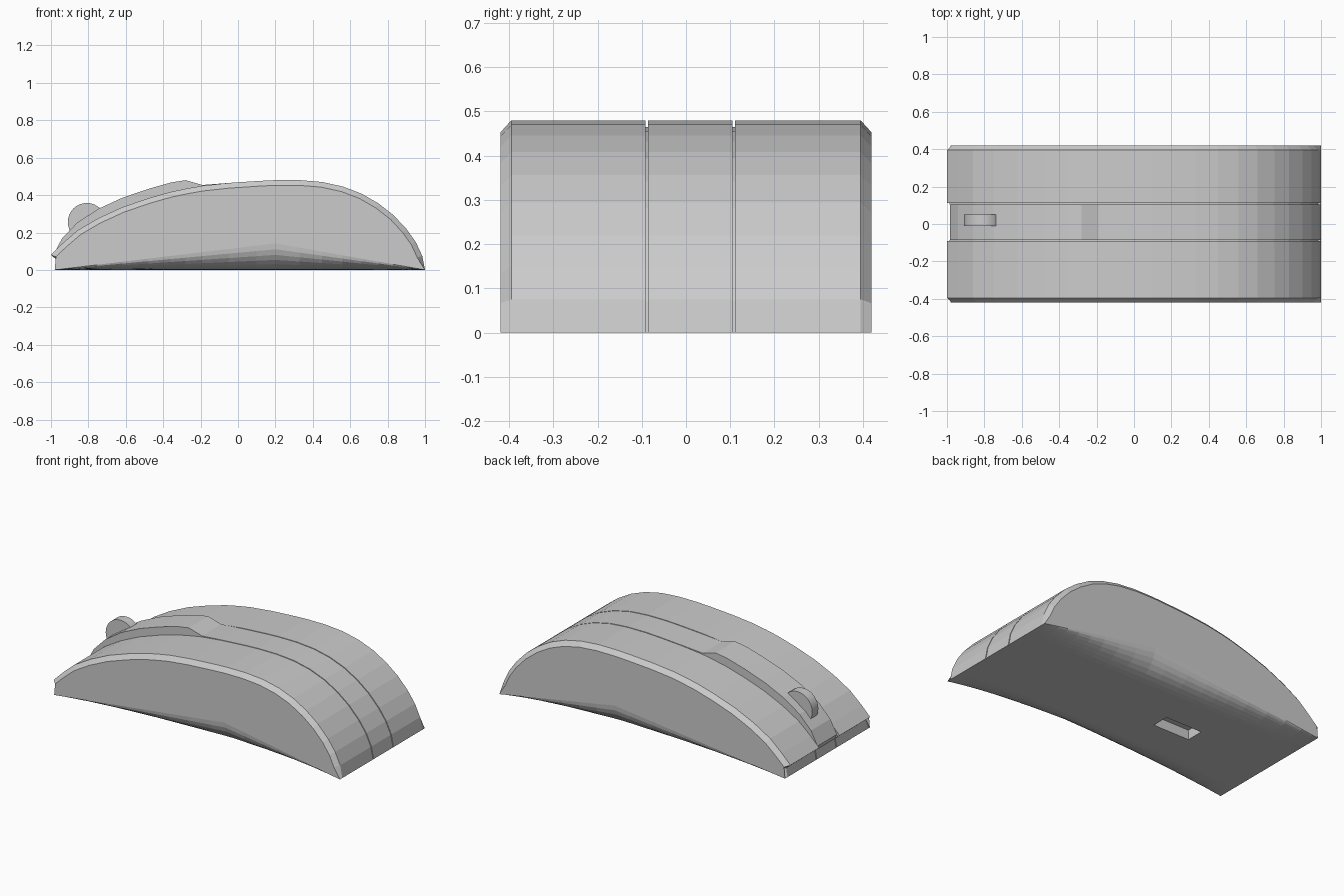
import bpy, bmesh, math
from mathutils import Vector

if "Cube" in bpy.data.objects:
    bpy.data.objects.remove(bpy.data.objects["Cube"])


def make_object(name, bm):
    bmesh.ops.remove_doubles(bm, verts=bm.verts, dist=1e-5)
    bmesh.ops.recalc_face_normals(bm, faces=bm.faces)
    mesh = bpy.data.meshes.new(name)
    bm.to_mesh(mesh)
    bm.free()
    obj = bpy.data.objects.new(name, mesh)
    bpy.context.collection.objects.link(obj)
    return obj


# Side profile of the shell: x, z, and lift of the raised middle strip
PROFILE = [
    (-0.98, 0, 0), (-0.97, .055, 0), (-1, .08, .005), (-.94, .14, .03),
    (-.86, .21, .042), (-.75, .275, .05), (-.62, .335, .05), (-.48, .383, .05),
    (-.36, .417, .05), (-.28, .434, .046), (-.19, .45, .004), (-.05, .465, 0),
    (.1, .475, 0), (.2, .48, 0), (.33, .48, 0), (.45, .47, 0), (.56, .446, 0),
    (.66, .408, 0), (.75, .356, 0), (.83, .294, 0), (.9, .22, 0),
    (.95, .15, 0), (.985, .075, 0), (1, 0, 0)]
W, FLAT = 0.42, 0.27
STRIP = (-.086, .105)
GAP = .006


def section(i):
    """Closed cross-section loop of the body at profile station i."""
    x, z, lift = PROFILE[i]
    n = Vector((x, z / .23)).normalized()
    p = Vector((x, z))
    ends = i in (0, len(PROFILE) - 1)
    edge = p if ends else p - n * .028
    deep = p - n * .015
    top = Vector((max(x, -.985), z + lift))
    a, b = STRIP
    pts = [(-W, edge), (-.395, p), (a - GAP, p), (a - GAP, deep), (a, deep),
           (a, top), (b, top), (b, deep), (b + GAP, deep), (b + GAP, p),
           (.395, p), (W, edge)]
    loop = [(q.x, y, q.y) for y, q in pts]
    # rounded lower edge, highest at x = 0.2
    bx = max(x, -.98)
    rise = .142 * ((bx + .98) / 1.18 if bx < .2 else (1 - bx) / .8)
    under = []
    for k in range(8):
        t = math.pi / 2 * k / 7
        under.append((bx, FLAT + (W - FLAT) * math.cos(t), rise * (1 - math.sin(t))))
    return loop + under + [(ux, -uy, uz) for ux, uy, uz in reversed(under)]


# Body shell, lofted from front to rear
bm = bmesh.new()
loops = [[bm.verts.new(c) for c in section(i)] for i in range(len(PROFILE))]
count = len(loops[0])
flat_start = 12 + 7
for l0, l1 in zip(loops, loops[1:]):
    for j in range(count):
        if j != flat_start:
            k = (j + 1) % count
            bm.faces.new((l0[j], l0[k], l1[k], l1[j]))
bmesh.ops.dissolve_degenerate(bm, dist=1e-5, edges=bm.edges)
make_object("mouse_body", bm)

# Base plate with the rectangular sensor recess
bm = bmesh.new()


def rect(x0, x1, y, z):
    return [bm.verts.new(c) for c in ((x0, -y, z), (x1, -y, z), (x1, y, z), (x0, y, z))]


rings = [rect(-.98, 1, FLAT, 0), rect(-.44, -.19, .055, 0), rect(-.44, -.19, .055, .06)]
for r0, r1 in zip(rings, rings[1:]):
    for j in range(4):
        k = (j + 1) % 4
        bm.faces.new((r0[j], r0[k], r1[k], r1[j]))
bm.faces.new(rings[-1])
base = make_object("base_plate", bm)
if base.data.polygons[0].normal.z > 0:
    base.data.flip_normals()

# Scroll wheel
bpy.ops.mesh.primitive_cylinder_add(vertices=32, radius=.102, depth=.06,
                                    location=(-.808, .02, .256),
                                    rotation=(math.pi / 2, 0, 0))
bpy.context.object.name = "scroll_wheel"
bpy.ops.object.shade_smooth_by_angle()
